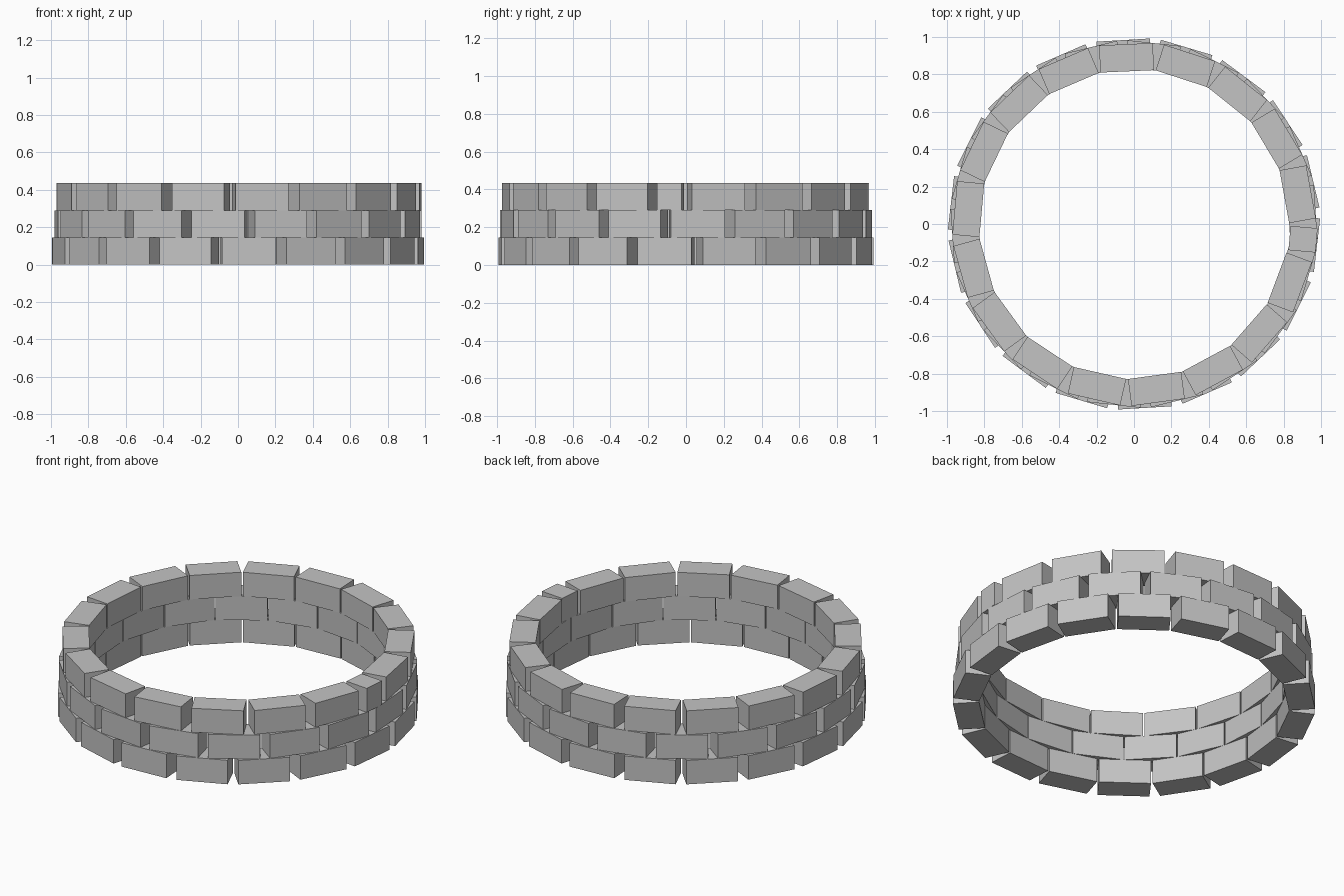
import bpy
import bmesh
from math import radians
from mathutils import Matrix

cube = bpy.data.objects.get("Cube")
if cube:
    bpy.data.objects.remove(cube, do_unlink=True)

HEIGHT = 0.145   # course height
DEPTH = 0.145    # wall thickness
LENGTH = 0.287   # full brick length

stone = bpy.data.materials.new("grey_stone")
stone.use_nodes = True
colour = (0.55, 0.55, 0.55, 1)
stone.diffuse_color = colour
stone.node_tree.nodes["Principled BSDF"].inputs["Base Color"].default_value = colour


def add_brick(bm, angle, outer, z, length=LENGTH):
    """Box tangent to the ring, its outer face at the given radius."""
    place = (Matrix.Rotation(radians(angle), 4, 'Z')
             @ Matrix.Translation((outer - DEPTH / 2, 0, z + HEIGHT / 2))
             @ Matrix.Diagonal((DEPTH, length, HEIGHT, 1)))
    bmesh.ops.create_cube(bm, size=1, matrix=place)


def add_course(name, level, outer, start, step, count, half_angle=None):
    bm = bmesh.new()
    z = level * HEIGHT
    for i in range(count):
        add_brick(bm, start + i * step, outer, z)
    # Short brick closing the ring
    if half_angle is not None:
        add_brick(bm, half_angle, outer + 0.018, z, 0.13)
    mesh = bpy.data.meshes.new(name)
    bm.to_mesh(mesh)
    bm.free()
    mesh.materials.append(stone)
    obj = bpy.data.objects.new(name, mesh)
    bpy.context.collection.objects.link(obj)


# Three courses, each stepped slightly inward, with staggered joints
top_step = 360 / 17.5
add_course("bottom_course", 0, 0.985, 13.4, 20, 18)
add_course("middle_course", 1, 0.973, 3.7, 20, 18)
add_course("top_course", 2, 0.962, top_step / 2, top_step, 17, -top_step / 4)
